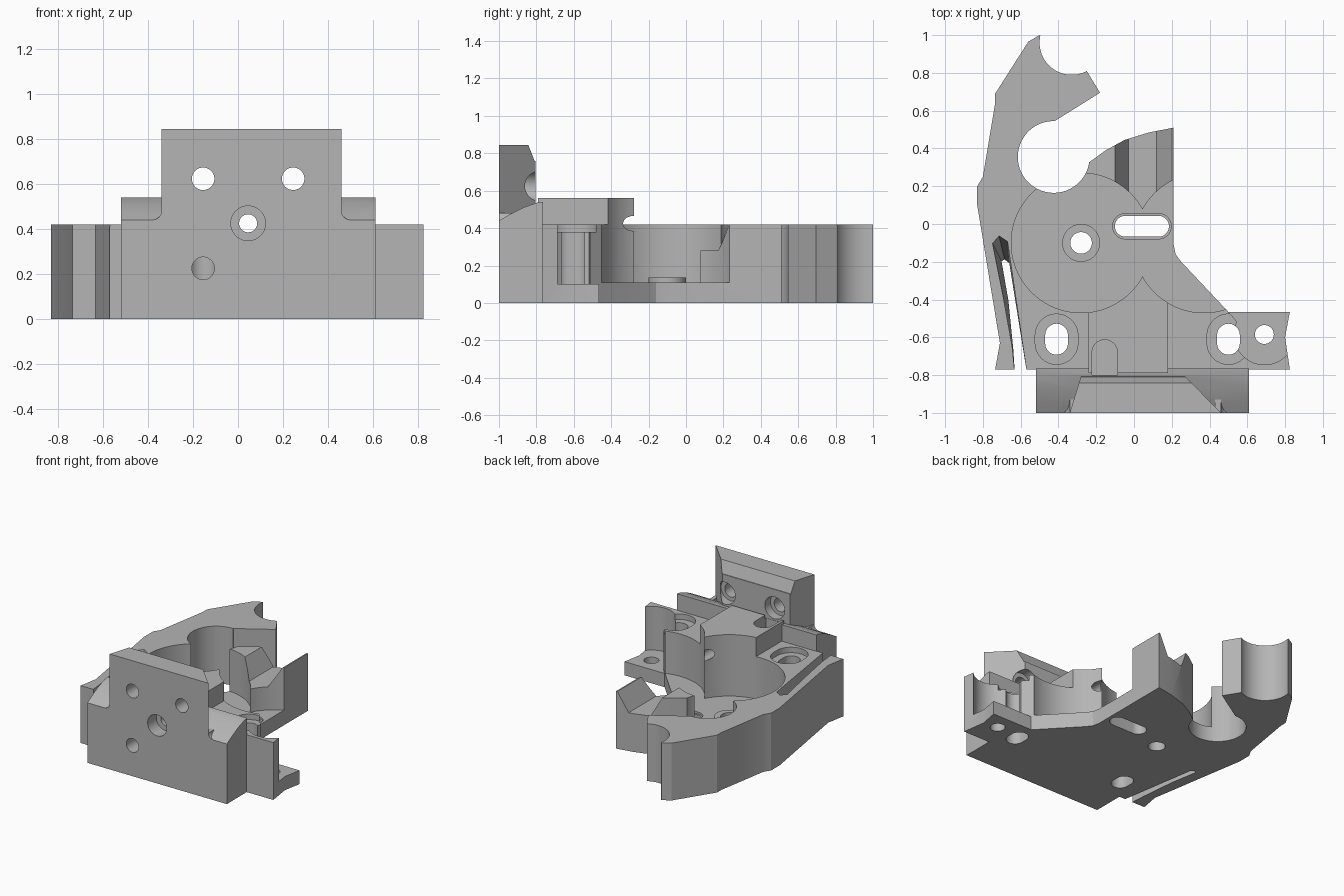
import bpy, math
from mathutils import Vector

old = bpy.data.objects.get("Cube")
if old:
    bpy.data.objects.remove(old, do_unlink=True)

grey = bpy.data.materials.new("plain grey")
grey.use_nodes = True
grey.diffuse_color = (0.46, 0.46, 0.46, 1)
grey.node_tree.nodes["Principled BSDF"].inputs["Base Color"].default_value = (0.46, 0.46, 0.46, 1)


def loft(name, low, high):
    """Solid between two rings of points with equal counts."""
    n = len(low)
    faces = [list(range(n))[::-1], list(range(n, 2 * n))]
    faces += [(i, (i + 1) % n, n + (i + 1) % n, n + i) for i in range(n)]
    mesh = bpy.data.meshes.new(name)
    mesh.from_pydata([Vector(p) for p in low + high], [], faces)
    mesh.materials.append(grey)
    ob = bpy.data.objects.new(name, mesh)
    bpy.context.collection.objects.link(ob)
    bpy.context.view_layer.objects.active = ob
    bpy.ops.object.mode_set(mode='EDIT')
    bpy.ops.mesh.select_all(action='SELECT')
    bpy.ops.mesh.normals_make_consistent(inside=False)
    bpy.ops.object.mode_set(mode='OBJECT')
    return ob


def prism(name, pts, z0, z1, top=None):
    return loft(name, [(x, y, z0) for x, y in pts], [(x, y, z1) for x, y in top or pts])


def prism_x(name, pts, x0, x1):
    return loft(name, [(x0, y, z) for y, z in pts], [(x1, y, z) for y, z in pts])


def prism_y(name, pts, y0, y1):
    return loft(name, [(x, y0, z) for x, z in pts], [(x, y1, z) for x, z in pts])


def round_pts(x, y, r, dx=0, dy=0, n=64):
    """Circle, or a long slot when dx or dy stretches its halves apart."""
    pts = []
    for i in range(n):
        a = 2 * math.pi * (i + 0.5) / n
        c, s = math.cos(a), math.sin(a)
        pts.append((x + r * c + math.copysign(dx, c), y + r * s + math.copysign(dy, s)))
    return pts


def box_pts(x0, y0, x1, y1):
    return [(x0, y0), (x1, y0), (x1, y1), (x0, y1)]


def combine(ob, other, operation):
    m = ob.modifiers.new(operation.lower(), 'BOOLEAN')
    m.operation, m.object, m.solver = operation, other, 'EXACT'
    bpy.context.view_layer.objects.active = ob
    bpy.ops.object.modifier_apply(modifier=m.name)
    bpy.data.objects.remove(other, do_unlink=True)


def add(other):
    combine(body, other, 'UNION')


def cut(other):
    combine(body, other, 'DIFFERENCE')


# Main body with the curved side arm
outline = [(-0.50, 1.0), (-0.56, 0.965), (-0.735, 0.69), (-0.735, 0.64), (-0.8, 0.25),
           (-0.83, 0.2), (-0.83, 0.1), (-0.71, -0.63), (-0.735, -0.77), (0.54, -0.77),
           (0.54, -0.51), (0.49, -0.455), (0.25, -0.2), (0.22, -0.16), (0.21, -0.11),
           (0.21, 0.51), (0.08, 0.485), (-0.05, 0.445), (-0.15, 0.39), (-0.24, 0.325),
           (-0.425, 0.355), (-0.42, 0.545), (-0.18, 0.695), (-0.25, 0.81), (-0.33, 0.96)]
body = prism("extruder_body", outline, 0, 0.42)

# Round notch at the arm tip and the large bore beside the arm
cut(prism("tip_notch", round_pts(-0.33, 0.96, 0.17), -0.1, 0.6))
cut(prism("large_bore", round_pts(-0.425, 0.355, 0.19), -0.1, 0.6))

# Tapered slit separating the springy arm
slit_low = [(-0.70, -0.2), (-0.685, -0.19), (-0.66, -0.21), (-0.565, -0.8),
            (-0.63, -0.8), (-0.64, -0.65), (-0.665, -0.4)]
slit_high = [(-0.75, -0.1), (-0.715, -0.06), (-0.67, -0.09), (-0.565, -0.8),
             (-0.63, -0.8), (-0.645, -0.65), (-0.69, -0.4)]
cut(prism("arm_slit", slit_low, -0.01, 0.43, slit_high))

# Mounting lug, cleared above its thin foot
lug = prism("mounting_lug", [(0.5, -0.465), (0.825, -0.465), (0.8, -0.6),
                             (0.825, -0.77), (0.5, -0.77)], 0, 0.42)
combine(lug, prism("lug_round", round_pts(0.69, -0.585, 0.16), 0.1, 0.6), 'DIFFERENCE')
combine(lug, prism("lug_clear", [(0.49, -0.455), (0.555, -0.53), (0.555, -0.6), (0.9, -0.6),
                                 (0.9, -0.4), (0.49, -0.4)], 0.1, 0.6), 'DIFFERENCE')
add(lug)

# Raised centre block
add(prism_x("centre_block", [(-0.79, 0.2), (-0.2, 0.2), (-0.2, 0.54), (-0.27, 0.56),
                             (-0.79, 0.56)], -0.24, 0.18))

# Front block with curved shoulders
add(prism_x("front_block", [(-1, 0), (-0.765, 0), (-0.765, 0.54), (-0.80, 0.535),
                            (-0.87, 0.51), (-0.94, 0.475), (-1, 0.44)], -0.52, 0.61))

# Upright plate: tapered in plan, sloped along its top rear edge
plate = prism("upright_plate", [(-0.34, -1), (0.46, -1), (0.27, -0.805), (-0.28, -0.805)], 0.3, 0.845)
combine(plate, prism_x("plate_slope", [(-0.845, 0.85), (-0.81, 0.76), (-0.7, 0.76),
                                       (-0.7, 0.9), (-0.845, 0.9)], -1, 1), 'DIFFERENCE')
add(plate)

# Fillets where the plate meets the shoulders
for x, s in ((-0.34, -1), (0.46, 1)):
    arc = [(x + s * (0.04 - 0.04 * math.sin(a)), 0.48 - 0.04 * math.cos(a))
           for a in (0, 0.4, 0.8, 1.2, math.pi / 2)]
    add(prism_y("shoulder_fillet", arc + [(x - s * 0.03, 0.48), (x - s * 0.03, 0.42),
                                          (x + s * 0.04, 0.42)], -1, -0.92))

# Twin gear cavities
for x in (-0.28, 0.37):
    cut(prism("gear_cavity", round_pts(x, -0.1, 0.37, n=96), 0.11, 0.7))

# Trough in the rear block
cut(prism_y("rear_trough", [(-0.03, 0.28), (0.12, 0.28), (0.2, 0.42), (0.2, 0.5),
                            (-0.1, 0.5), (-0.1, 0.42)], -0.02, 0.7))

# Bearing pad and holes through the floor
add(prism("bearing_pad", round_pts(-0.28, -0.1, 0.1), 0.08, 0.135))
cut(prism("pad_hole", round_pts(-0.28, -0.1, 0.057), -0.1, 0.3))
cut(prism("floor_slot", round_pts(0.042, -0.012, 0.055, dx=0.088), -0.1, 0.25))
cut(prism("floor_slot_rim", round_pts(0.042, -0.012, 0.067, dx=0.088), 0.095, 0.25))
cut(prism("lug_hole", round_pts(0.69, -0.585, 0.05), -0.1, 0.3))

# Long screw holes with wide seats
for x in (-0.41, 0.5):
    cut(prism("screw_slot", round_pts(x, -0.61, 0.06, dy=0.022), -0.1, 0.6))
    cut(prism("screw_seat", round_pts(x, -0.61, 0.113, dy=0.02), 0.38, 0.6))

# Nut pocket
cut(prism("nut_pocket", round_pts(-0.155, -0.68, 0.067), 0.16, 0.7))
cut(prism("nut_pocket_end", box_pts(-0.222, -0.8, -0.088, -0.68), 0.16, 0.7))

# Holes from the front face
for x in (-0.155, 0.245):
    cut(prism_y("upper_hole", round_pts(x, 0.623, 0.05), -1.1, -0.7))
    cut(prism_y("upper_hole_seat", round_pts(x, 0.625, 0.08), -0.87, -0.77))
cut(prism_y("lower_hole", round_pts(-0.155, 0.225, 0.05), -1.1, -0.7))
cut(prism_y("feed_hole", round_pts(0.045, 0.425, 0.04), -1.1, 0))
cut(prism_y("feed_hole_seat", round_pts(0.045, 0.425, 0.077), -1.1, -0.9))

# Shading
bpy.ops.object.select_all(action='DESELECT')
body.select_set(True)
bpy.context.view_layer.objects.active = body
bpy.ops.object.shade_smooth_by_angle(angle=math.radians(25))
